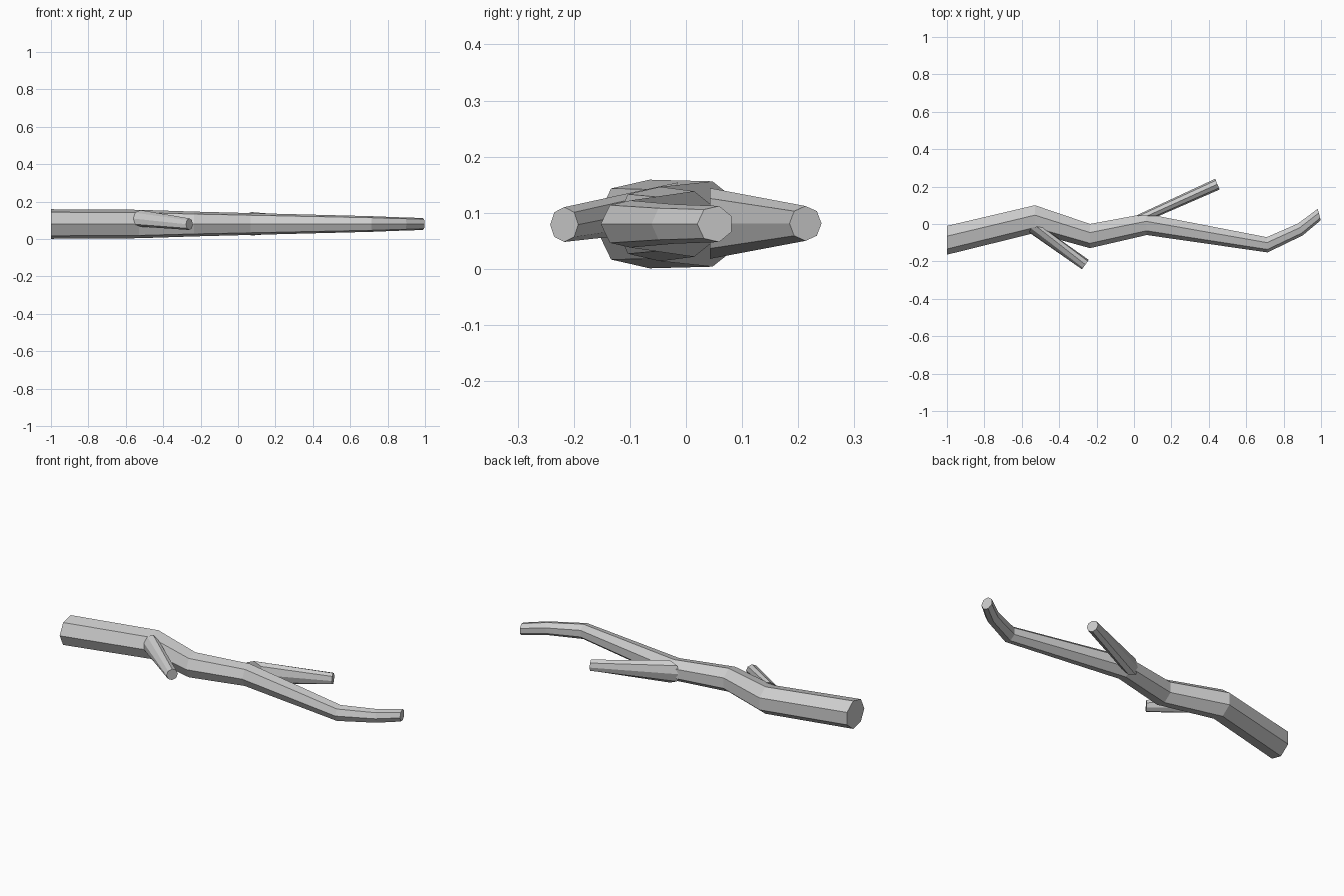
import bpy, bmesh, math
from mathutils import Vector

if "Cube" in bpy.data.objects:
    bpy.data.objects.remove(bpy.data.objects["Cube"])

Z = Vector((0, 0, 1))


def ring(bm, centre, normal, radius, sides):
    """Polygon facing 'normal', first corner on its right-hand side."""
    n = Vector(normal).normalized()
    side = n.cross(Z).normalized()
    up = side.cross(n)
    pts = []
    for i in range(sides):
        a = 2 * math.pi * i / sides
        pts.append(bm.verts.new(Vector(centre) + radius * (math.cos(a) * side + math.sin(a) * up)))
    return pts


def limb(name, sections, sides):
    """Capped faceted tube lofted through (centre, normal, radius) sections."""
    bm = bmesh.new()
    rings = [ring(bm, c, n, r, sides) for c, n, r in sections]
    for a, b in zip(rings, rings[1:]):
        for i in range(sides):
            j = (i + 1) % sides
            bm.faces.new((a[i], a[j], b[j], b[i]))
    bm.faces.new(rings[0])
    bm.faces.new(rings[-1])
    bmesh.ops.recalc_face_normals(bm, faces=bm.faces)
    me = bpy.data.meshes.new(name)
    bm.to_mesh(me)
    bm.free()
    ob = bpy.data.objects.new(name, me)
    bpy.context.collection.objects.link(ob)
    return ob


def heading(deg):
    return (math.cos(math.radians(deg)), math.sin(math.radians(deg)), 0)


# crooked main stem: x, y, section heading, radius
stem = [(-1.0, -0.083, 0, 0.081), (-0.53, 0.03, 0, 0.078), (-0.235, -0.061, 0, 0.068),
        (0.065, 0.001, 3, 0.060), (0.712, -0.109, 3, 0.043), (0.888, -0.028, 22, 0.036),
        (0.99, 0.052, 15, 0.033)]
limb("main_stem", [((x, y, 0.08), heading(h), r) for x, y, h, r in stem], 7)

# twig growing from the flat back face of the stem
limb("back_twig", [((0.07, 0.043, 0.081), (0, 1, 0), 0.063),
                   ((0.446, 0.213, 0.081), heading(23), 0.031)], 8)

# twig growing from the upper front face of the stem
limb("front_twig", [((-0.52, -0.035, 0.11), (0, -0.9, 0.43), 0.049),
                    ((-0.26, -0.217, 0.079), heading(-36), 0.031)], 8)
